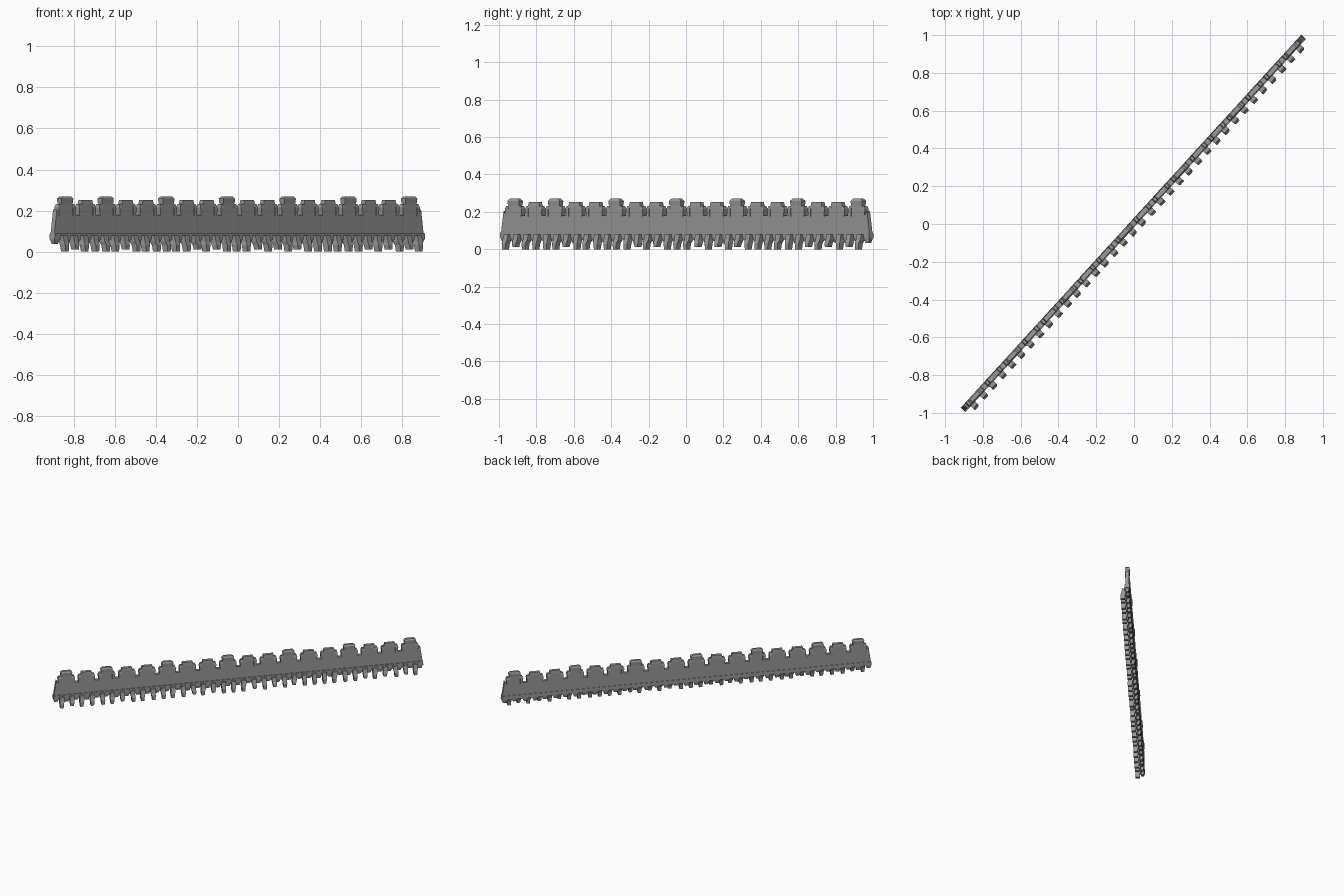
import bpy, bmesh, math, random
from mathutils import Matrix, Vector

if "Cube" in bpy.data.objects:
    bpy.data.objects.remove(bpy.data.objects["Cube"])

random.seed(4)
stone = bpy.data.materials.new("grey_stone")
stone.diffuse_color = (0.33, 0.33, 0.33, 1)
stone.use_nodes = True
stone.node_tree.nodes["Principled BSDF"].inputs["Base Color"].default_value = stone.diffuse_color
ROT = Matrix.Rotation(math.atan2(1.95, 1.78), 4, 'Z')
N = 18                 # merlons
HALF = 1.315           # half length of the wall top
STEP = 2 * HALF / N
CY = 0.006             # wall centre line; local -y is the front side


def finish(name, bm):
    bmesh.ops.recalc_face_normals(bm, faces=bm.faces)
    me = bpy.data.meshes.new(name)
    bm.to_mesh(me)
    bm.free()
    me.materials.append(stone)
    ob = bpy.data.objects.new(name, me)
    ob.matrix_world = ROT
    bpy.context.collection.objects.link(ob)


def prism(bm, pts, y0, y1):
    """Extrude a (u, z) outline across the wall thickness."""
    a = [bm.verts.new((u, y0, z)) for u, z in pts]
    b = [bm.verts.new((u, y1, z)) for u, z in pts]
    bm.faces.new(a)
    bm.faces.new(b[::-1])
    for i in range(len(a)):
        j = (i + 1) % len(a)
        bm.faces.new((a[i], b[i], b[j], a[j]))


def loft(bm, rings):
    """Stack of rectangles (u, y, z, half_u, half_y), capped at both ends."""
    prev = None
    for u, y, z, hu, hy in rings:
        ring = [bm.verts.new((u + a * hu, y + b * hy, z))
                for a, b in ((-1, -1), (1, -1), (1, 1), (-1, 1))]
        if prev:
            for i in range(4):
                j = (i + 1) % 4
                bm.faces.new((prev[i], prev[j], ring[j], ring[i]))
        else:
            bm.faces.new(ring)
        prev = ring
    bm.faces.new(prev[::-1])


# Wall plate with stepped battlements and flared ends
out = [(HALF + 0.02, 0.075), (-HALF - 0.02, 0.075)]
for i in range(N):
    c = -HALF + (i + 0.5) * STEP
    for du, z in ((-0.073, 0.18), (-0.056, 0.18), (-0.056, 0.225), (-0.038, 0.23),
                  (-0.034, 0.25), (0.034, 0.25), (0.038, 0.23), (0.056, 0.225),
                  (0.056, 0.18), (0.073, 0.18)):
        if (i == 0 and du < -0.06) or (i == N - 1 and du > 0.06):
            z = 0.205
        out.append((c + du, z))
bm = bmesh.new()
prism(bm, out, CY - 0.0125, CY + 0.0125)
finish("wall_plate", bm)

# Ledge along the foot of the wall
bm = bmesh.new()
prism(bm, [(-HALF - 0.022, 0.06), (HALF + 0.022, 0.06),
           (HALF + 0.02, 0.09), (-HALF - 0.02, 0.09)], CY - 0.018, CY + 0.016)
finish("foot_ledge", bm)

# Cap stones: every third merlon is taller
bm = bmesh.new()
for i in range(N):
    c = -HALF + (i + 0.5) * STEP
    if i % 3 == 2 or i in (0, N - 1):
        loft(bm, [(c, CY, 0.235, 0.040, 0.014), (c, CY, 0.258, 0.042, 0.016),
                  (c, CY, 0.27, 0.030, 0.010)])
    else:
        loft(bm, [(c, CY, 0.232, 0.040, 0.014), (c, CY, 0.252, 0.036, 0.012)])
finish("cap_stones", bm)

# Small blocks beside each slot
bm = bmesh.new()
for i in range(N):
    c = -HALF + (i + 0.5) * STEP
    for s in (-1, 1):
        loft(bm, [(c + s * 0.048, CY, 0.175, 0.009, 0.0155),
                  (c + s * 0.05, CY, 0.215, 0.011, 0.0155),
                  (c + s * 0.046, CY, 0.232, 0.009, 0.010)])
finish("slot_blocks", bm)

# Hanging brackets below the front side, slightly uneven like hewn stone
bm = bmesh.new()
M = 36
for i in range(M):
    u = -HALF + (i + 0.5) * 2 * HALF / M
    low = random.choice((0.0, 0.0, 0.012))
    lean = random.uniform(-0.006, 0.006)
    loft(bm, [(u, -0.012, 0.078, 0.017, 0.018), (u, -0.018, 0.05, 0.016, 0.018),
              (u + lean, -0.026, 0.032, 0.014, 0.017),
              (u + lean, -0.028, low, 0.011, 0.015)])
finish("hanging_brackets", bm)

# Short rubble knobs under the ledge between the brackets
bm = bmesh.new()
for i in range(M + 1):
    u = -HALF + i * 2 * HALF / M
    loft(bm, [(u, CY, 0.065, 0.022, 0.015),
              (u + random.uniform(-0.008, 0.008), CY, random.uniform(0.03, 0.045), 0.012, 0.010)])
finish("rubble_knobs", bm)
